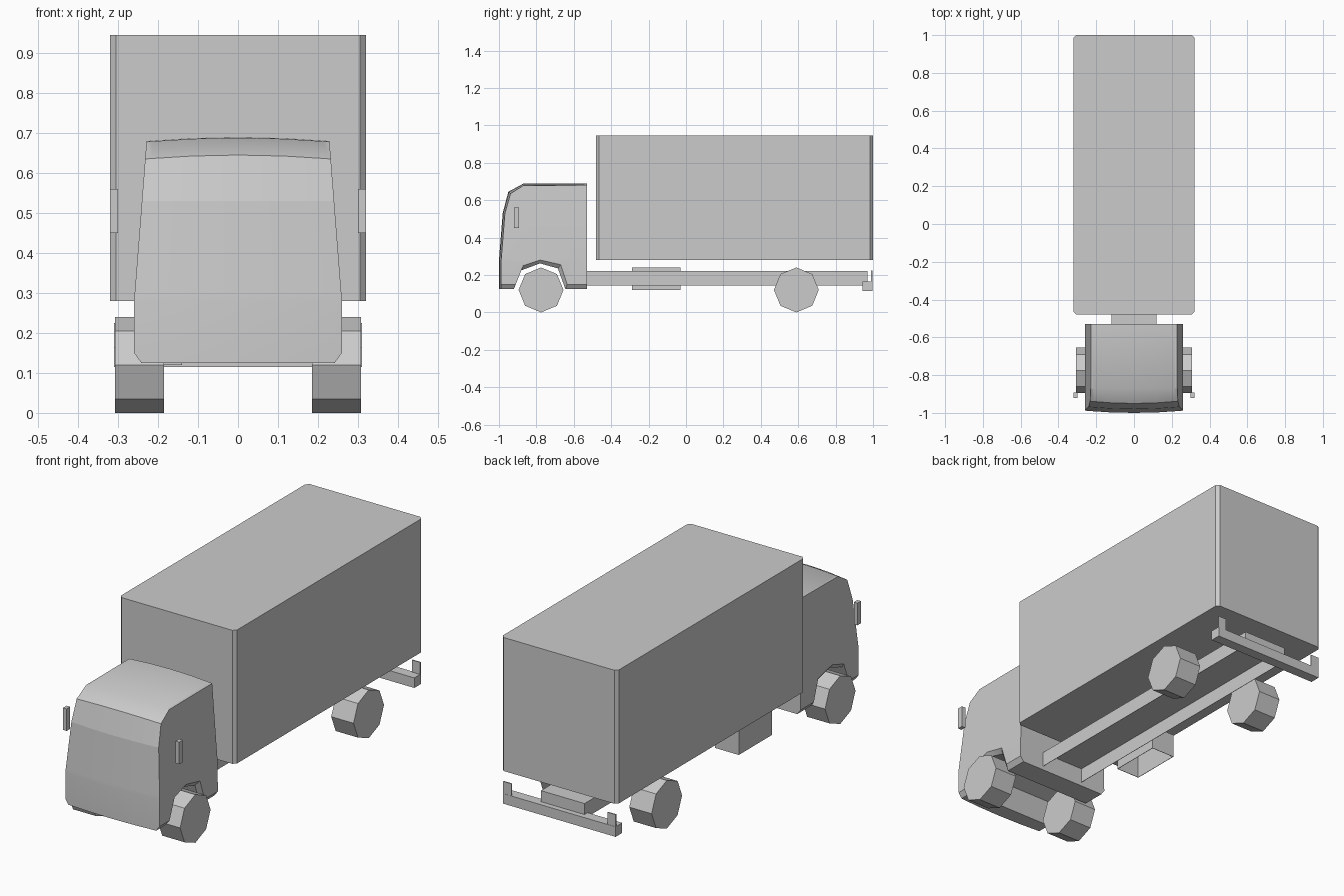
import bpy, bmesh, math
from mathutils import Matrix

cube = bpy.data.objects.get("Cube")
if cube:
    bpy.data.objects.remove(cube, do_unlink=True)

grey = bpy.data.materials.new("plain_grey")
grey.use_nodes = True
grey.diffuse_color = (0.6, 0.6, 0.6, 1)
grey.node_tree.nodes["Principled BSDF"].inputs["Base Color"].default_value = (0.6, 0.6, 0.6, 1)


def finish(bm, name, smooth=0):
    bmesh.ops.recalc_face_normals(bm, faces=bm.faces[:])
    mesh = bpy.data.meshes.new(name)
    bm.to_mesh(mesh)
    bm.free()
    mesh.materials.append(grey)
    obj = bpy.data.objects.new(name, mesh)
    bpy.context.collection.objects.link(obj)
    if smooth:
        bpy.ops.object.select_all(action='DESELECT')
        obj.select_set(True)
        bpy.context.view_layer.objects.active = obj
        bpy.ops.object.shade_smooth_by_angle(angle=math.radians(smooth))
    return obj


def box(name, lo, hi, chamfer=0, shell=0):
    """Box between two corners; optionally chamfer uprights or hollow it from below."""
    bm = bmesh.new()
    bmesh.ops.create_cube(bm, size=1)
    for v in bm.verts:
        v.co = [a + (b - a) * (c + 0.5) for a, b, c in zip(lo, hi, v.co)]
    if chamfer:
        uprights = [e for e in bm.edges if abs(e.verts[0].co.z - e.verts[1].co.z) > 0.01]
        bmesh.ops.bevel(bm, geom=uprights, offset=chamfer, segments=1, affect='EDGES')
    if shell:
        base = [f for f in bm.faces if f.calc_center_median().z < lo[2] + 0.001]
        bmesh.ops.delete(bm, geom=base, context='FACES')
    obj = finish(bm, name)
    if shell:
        mod = obj.modifiers.new("sheet", 'SOLIDIFY')
        mod.thickness = shell
        mod.offset = -1
    return obj


# Cab: side profile lofted across the width, with a wheel arch and tucked-in lower lip
upper = [(-0.53, 0.69), (-0.87, 0.688), (-0.95, 0.645), (-0.98, 0.53), (-1.0, 0.28)]
lip = [(-1.0, 0.15), (-0.91, 0.15), (-0.87, 0.25), (-0.78, 0.28), (-0.67, 0.255),
       (-0.635, 0.15), (-0.53, 0.15)]
floor = [(-1.0, 0.125), (-0.92, 0.125), (-0.88, 0.225), (-0.78, 0.262), (-0.685, 0.235),
         (-0.645, 0.125), (-0.53, 0.125)]


def half_width(z):
    return 0.26 - 0.032 * max(0, z - 0.28) / 0.41


bm = bmesh.new()
rings = []
for t in (-1, -0.93, -0.5, 0, 0.5, 0.93, 1):
    ring = []
    for y, z in upper + (lip if abs(t) == 1 else floor):
        if y < -0.9 and z > 0.5 or y == -1:
            y += 0.012 * t * t
        if z > 0.6:
            z -= 0.01 * t * t
        ring.append(bm.verts.new((t, y, z)))
    rings.append(ring)
count = len(rings[0])
for a, b in zip(rings, rings[1:]):
    for i in range(count):
        j = (i + 1) % count
        bm.faces.new((a[i], a[j], b[j], b[i]))
bm.faces.new(rings[0])
bm.faces.new(rings[-1])
for height in (0.3, 0.53):
    bmesh.ops.bisect_plane(bm, geom=bm.verts[:] + bm.edges[:] + bm.faces[:],
                           plane_co=(0, 0, height), plane_no=(0, 0, 1))
for v in bm.verts:
    v.co.x *= half_width(v.co.z)
bmesh.ops.triangulate(bm, faces=[f for f in bm.faces if len(f.verts) > 4])
finish(bm, "cab", 30)

# Cargo box
box("cargo_box", (-0.32, -0.48, 0.28), (0.32, 1.0, 0.945), chamfer=0.015)

# Chassis channel and side tank, both open underneath
box("chassis", (-0.12, -0.535, 0.145), (0.12, 0.97, 0.22), shell=0.003)
box("side_tank", (-0.27, -0.29, 0.12), (-0.14, -0.03, 0.24), shell=0.003)

# Rear bumper
box("rear_bumper", (-0.31, 0.945, 0.115), (0.31, 0.997, 0.165))

# Paired parts
for side, s in (("left", 1), ("right", -1)):
    def pair(name, x0, x1, y0, y1, z0, z1):
        a, b = sorted((s * x0, s * x1))
        box(side + "_" + name, (a, y0, z0), (b, y1, z1))

    pair("mirror", 0.3, 0.32, -0.92, -0.892, 0.45, 0.56)
    pair("bumper_bracket", 0.265, 0.31, 0.99, 0.996, 0.165, 0.225)

    # Eight-sided wheels
    for axle, y in (("front", -0.775), ("rear", 0.59)):
        bm = bmesh.new()
        bmesh.ops.create_cone(bm, cap_ends=True, segments=8, radius1=0.12, radius2=0.12,
                              depth=0.123,
                              matrix=Matrix.Translation((s * 0.246, y, 0.12))
                              @ Matrix.Rotation(math.pi / 2, 4, 'Y'))
        finish(bm, side + "_" + axle + "_wheel")
